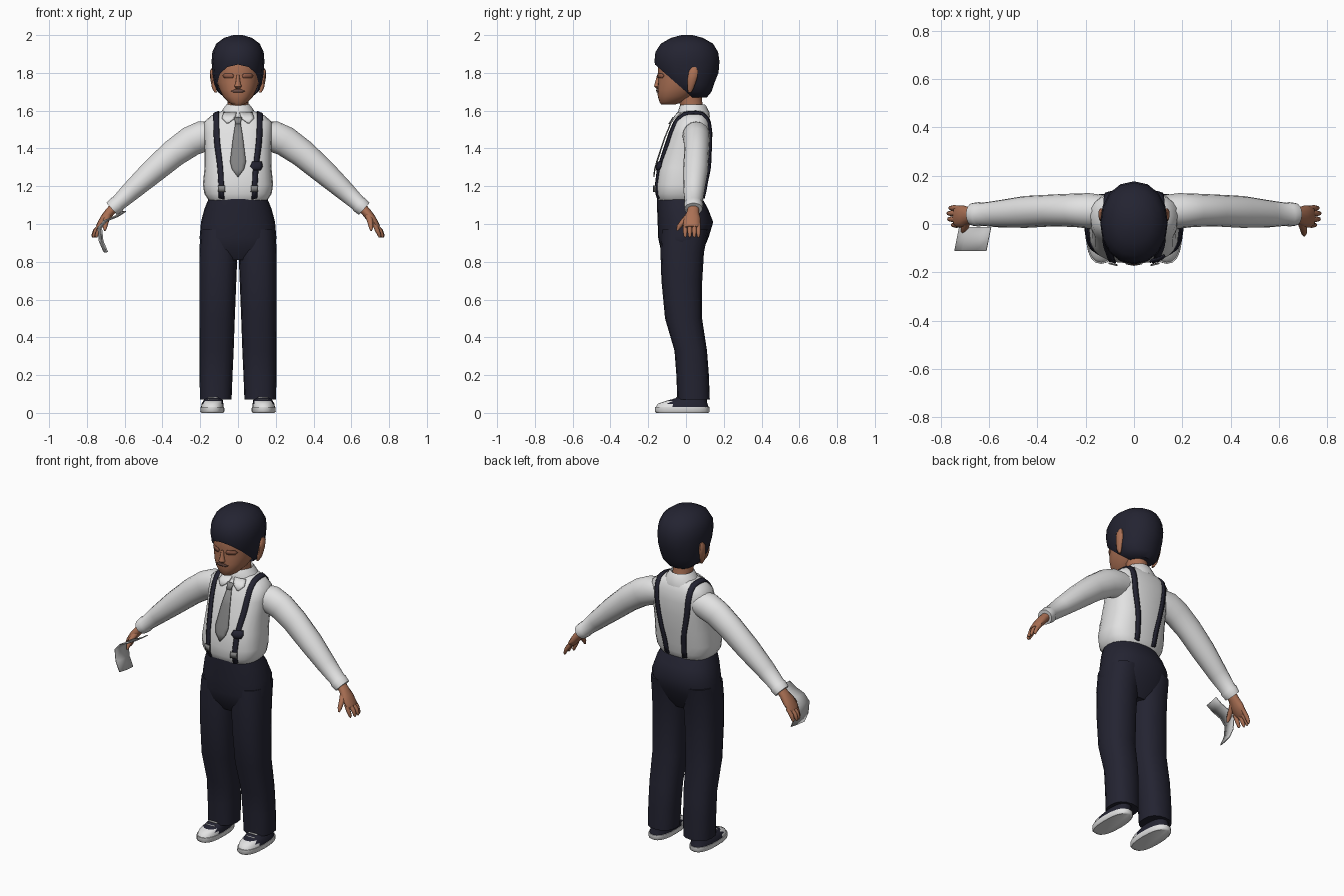
import bpy
import bmesh
from math import cos, sin, pi, radians
from mathutils import Vector
from mathutils.bvhtree import BVHTree

cube = bpy.data.objects.get("Cube")
if cube:
    bpy.data.objects.remove(cube)


def material(name, *rgb):
    mat = bpy.data.materials.new(name)
    mat.use_nodes = True
    mat.diffuse_color = (*rgb, 1)
    mat.node_tree.nodes["Principled BSDF"].inputs["Base Color"].default_value = (*rgb, 1)
    return mat


navy = material("navy cloth", .017, .017, .031)
white = material("white cotton", .76, .76, .76)
skin = material("skin", .41, .165, .09)
grey = material("grey silk", .23, .23, .23)
paper = material("pale cloth", .55, .55, .55)
shade = material("eyelid brown", .29, .11, .065)
lip = material("lip brown", .15, .075, .06)


def finish(name, bm, *mats, angle=50):
    """Turn a bmesh into a smooth-shaded object."""
    bmesh.ops.recalc_face_normals(bm, faces=bm.faces)
    mesh = bpy.data.meshes.new(name)
    bm.to_mesh(mesh)
    bm.free()
    for mat in mats:
        mesh.materials.append(mat)
    obj = bpy.data.objects.new(name, mesh)
    bpy.context.collection.objects.link(obj)
    bpy.ops.object.select_all(action='DESELECT')
    obj.select_set(True)
    bpy.context.view_layer.objects.active = obj
    bpy.ops.object.shade_smooth_by_angle(angle=radians(angle))
    return obj


def loft(rings, sides=16, power=2.0, caps=True):
    """Skin superellipse rings given as (centre, u axis, v axis)."""
    bm = bmesh.new()
    loops = []
    for centre, u, v in rings:
        loop = []
        for i in range(sides):
            c, s = cos(2 * pi * i / sides), sin(2 * pi * i / sides)
            c, s = (abs(k) ** (2 / power) * (1 if k > 0 else -1) for k in (c, s))
            loop.append(bm.verts.new(centre + u * c + v * s))
        loops.append(loop)
    for a, b in zip(loops, loops[1:]):
        for i in range(sides):
            j = (i + 1) % sides
            bm.faces.new((a[i], a[j], b[j], b[i]))
    if caps:
        bm.faces.new(loops[0])
        bm.faces.new(loops[-1])
    return bm


def upright(rows, flip=1):
    """Horizontal rings from (z, centre x, centre y, radius x, radius y)."""
    return [(Vector((x * flip, y, z)), Vector((rx, 0, 0)), Vector((0, ry, 0)))
            for z, x, y, rx, ry in rows]


def limb(rows, flip=1):
    """Rings square to a path from (x, y, z, radius in y, radius across)."""
    pts = [Vector((x * flip, y, z)) for x, y, z, _, _ in rows]
    rings = []
    for i, (_, _, _, ry, rn) in enumerate(rows):
        along = (pts[min(i + 1, len(pts) - 1)] - pts[max(i - 1, 0)]).normalized()
        across = along.cross(Vector((0, 1, 0))).normalized()
        rings.append((pts[i], across.cross(along) * ry, across * rn))
    return rings


def sheet(name, rows, mat, thick=.006):
    """Thin sheet through rows of points."""
    bm = bmesh.new()
    grid = [[bm.verts.new(p) for p in row] for row in rows]
    for a, b in zip(grid, grid[1:]):
        for i in range(len(a) - 1):
            bm.faces.new((a[i], a[i + 1], b[i + 1], b[i]))
    obj = finish(name, bm, mat)
    mod = obj.modifiers.new("thickness", 'SOLIDIFY')
    mod.thickness, mod.offset = thick, 0
    return obj


def surface(obj):
    return BVHTree.FromPolygons([v.co for v in obj.data.vertices],
                                [p.vertices for p in obj.data.polygons])


def patch(name, tree, rows, mat, lift=.006, cols=4):
    """Plate laid on the front of a surface, rows are (z, x from, x to)."""
    grid = []
    for z, x0, x1 in rows:
        line = []
        for i in range(cols + 1):
            x = x0 + (x1 - x0) * i / cols
            hit = tree.ray_cast(Vector((x, -1, z)), Vector((0, 1, 0)))[0]
            line.append((hit or Vector((x, -.05, z))) - Vector((0, lift, 0)))
        grid.append(line)
    return sheet(name, grid, mat)


# Shirt body
torso = finish("shirt_body", loft(upright([
    (1.10, 0, -.03, .13, .10), (1.13, 0, -.03, .158, .122), (1.16, 0, -.03, .178, .132),
    (1.21, 0, -.027, .186, .136), (1.3, 0, -.013, .177, .14), (1.4, 0, .008, .177, .128),
    (1.48, 0, .023, .182, .117), (1.54, 0, .032, .18, .1), (1.575, 0, .037, .14, .08),
    (1.6, 0, .04, .08, .06)]), 24, 2.6), white)
body = surface(torso)

# Trousers
finish("trouser_seat", loft(upright([
    (1.14, 0, -.035, .153, .118), (1.08, 0, -.018, .178, .135), (1.01, 0, -.003, .196, .147),
    (.93, 0, -.014, .203, .134), (.87, 0, -.02, .2, .115), (.81, 0, -.02, .13, .08)]),
    24, 2.3), navy)

for side, s in (("left", 1), ("right", -1)):
    finish(side + "_trouser_leg", loft(upright([
        (.97, .1, -.006, .098, .125), (.85, .104, -.02, .101, .115), (.7, .107, -.022, .098, .108),
        (.5, .111, -.013, .094, .098), (.33, .113, .025, .09, .086), (.2, .116, .035, .087, .086),
        (.07, .118, .04, .084, .086)], s), 16, 2.4), navy)

    # Shoe with pale sole and toe cap
    finish(side + "_sole", loft(upright([
        (0, .136, -.02, .058, .138), (.008, .136, -.02, .064, .145),
        (.03, .136, -.02, .063, .144)], s), 20, 2.5), white)
    bm = loft(upright([
        (.028, .136, -.02, .06, .14), (.048, .135, -.018, .058, .132), (.062, .132, 0, .052, .11),
        (.085, .128, .04, .045, .07), (.12, .125, .05, .04, .055)], s), 20, 2.4)
    for f in bm.faces:
        f.material_index = int(f.calc_center_median().y < -.085)
    finish(side + "_shoe_upper", bm, navy, white)
    for k in range(3):
        y = -.075 + .022 * k
        sheet(side + "_shoe_lace", [[(s * x, y + d, .07 + .012 * k) for x in (.105, .16)]
                                    for d in (0, .009)], white)

    # Sleeve with cuff
    finish(side + "_sleeve", loft(limb([
        (.13, .05, 1.475, .07, .07), (.19, .055, 1.463, .073, .082), (.25, .057, 1.438, .069, .08),
        (.34, .056, 1.375, .066, .074), (.45, .05, 1.28, .066, .066), (.56, .042, 1.18, .056, .053),
        (.635, .04, 1.11, .047, .042), (.64, .04, 1.105, .051, .046),
        (.668, .04, 1.08, .047, .042)], s), 16), white)

    # Hand
    finish(side + "_palm", loft(limb([
        (.65, .04, 1.095, .03, .025), (.68, .037, 1.062, .033, .025),
        (.705, .032, 1.03, .045, .024), (.73, .03, .995, .045, .019),
        (.742, .03, .982, .036, .012)], s), 12), skin)
    for k, (y, tip) in enumerate(((-.004, .75), (.02, .765), (.044, .768), (.066, .76))):
        finish(f"{side}_finger_{k + 1}", loft(limb([
            (.722, y, 1.0, .011, .012), (tip - .012, y, .965, .012, .012),
            (tip, y, .937, .009, .009), (tip, y, .928, .003, .004)], s), 8), skin)
    finish(side + "_thumb", loft(limb([
        (.69, .015, 1.045, .017, .018), (.7, -.015, 1.015, .014, .016),
        (.704, -.038, .985, .012, .012), (.705, -.047, .965, .005, .005)], s), 8), skin)

    # Brace strap wrapped over the shoulder
    rows = []
    for k in range(41):
        a = radians(-56 + 302 * k / 40)
        d = Vector((0, -cos(a), sin(a)))
        row = []
        for w in (-.014, 0, .014):
            x = .1 + .016 * sin(a) + w
            if a > pi / 2:
                x -= .01 * (a - pi / 2)
            mid = Vector((s * x, 0, 1.35))
            hit = body.ray_cast(mid + d, -d)[0]
            row.append((hit or mid) + d * .005)
        rows.append(row)
    sheet(side + "_brace", rows, navy, .008)
    patch(side + "_brace_clip", body,
          [(1.17, s * .068, s * .104), (1.205, s * .07, s * .106)], grey, .013)

    # Collar point
    patch(side + "_collar_point", body, [
        (1.59, s * .008, s * .075), (1.56, s * .016, s * .085),
        (1.535, s * .05, s * .06)], white, .014)

    # Ear
    finish(side + "_ear", loft(upright([
        (1.695, .118, .02, .006, .008), (1.72, .126, .024, .012, .018),
        (1.77, .133, .034, .014, .026), (1.81, .136, .04, .012, .026),
        (1.83, .132, .042, .005, .012)], s), 10), skin)

# Neck and collar band
finish("neck", loft(upright([(1.56, 0, .04, .06, .06), (1.62, 0, .03, .055, .058),
                             (1.72, 0, .01, .06, .07)])), skin)
finish("collar", loft(upright([
    (1.565, 0, .04, .105, .087), (1.59, 0, .04, .092, .084), (1.625, 0, .037, .068, .07),
    (1.632, 0, .037, .062, .064), (1.6, 0, .037, .058, .06)]), 20, caps=False), white)

# Tie and chest clip
patch("tie_blade", body, [(1.545, -.012, .012), (1.45, -.027, .027), (1.33, -.042, .042),
                          (1.29, -.032, .032), (1.25, -.002, .002)], grey, .012)
patch("tie_knot", body, [(1.565, -.022, .022), (1.53, -.012, .012)], grey, .018)
patch("chest_clip", body, [(1.285, .085, .12), (1.305, .065, .13), (1.33, .075, .125)], navy, .011)

# Head
head = finish("head", loft(upright([
    (1.632, 0, -.095, .03, .036), (1.645, 0, -.08, .052, .06), (1.675, 0, -.055, .08, .094),
    (1.71, 0, -.035, .098, .117), (1.75, 0, -.012, .112, .136), (1.8, 0, 0, .119, .148),
    (1.86, 0, 0, .12, .15), (1.93, 0, 0, .1, .12), (1.97, 0, 0, .05, .06)]), 24, 2.2), skin)
face = surface(head)
finish("nose", loft(upright([
    (1.716, 0, -.15, .01, .007), (1.728, 0, -.152, .02, .018), (1.745, 0, -.15, .013, .016),
    (1.79, 0, -.147, .007, .006)]), 10), skin)
patch("mouth", face, [(1.697, -.026, .026), (1.704, -.037, .037), (1.711, -.02, .02)], lip, .003)
for side, s in (("left", 1), ("right", -1)):
    patch(side + "_eyelid", face, [(1.772, s * .028, s * .07), (1.785, s * .022, s * .08),
                                   (1.796, s * .03, s * .07)], shade, .003)

# Hair cap, trimmed along a sloping hairline
bm = loft(upright([
    (1.67, 0, .05, .072, .06), (1.7, 0, .035, .108, .1), (1.74, 0, .018, .127, .13),
    (1.8, 0, .008, .135, .164), (1.86, 0, .005, .14, .172), (1.91, 0, .004, .136, .166),
    (1.955, 0, .005, .115, .138), (1.985, 0, .005, .075, .085),
    (2.0, 0, .005, .025, .03)]), 16, 2.1)
bmesh.ops.bisect_plane(bm, geom=bm.verts[:] + bm.edges[:] + bm.faces[:],
                       plane_co=(0, -.165, 1.845), plane_no=(0, .145, .165), clear_inner=True)
finish("hair", bm, navy)

# Handkerchief hanging from the right hand
fold = [(-.592, 1.068), (-.635, 1.04), (-.69, 1.018), (-.722, .98), (-.715, .91), (-.69, .852)]
sheet("handkerchief", [[(x - .02 * t, -.012 - .1 * t, z - .012 * t * (1 - t)) for t in (0, .5, 1)]
                       for x, z in fold], paper, .005)
